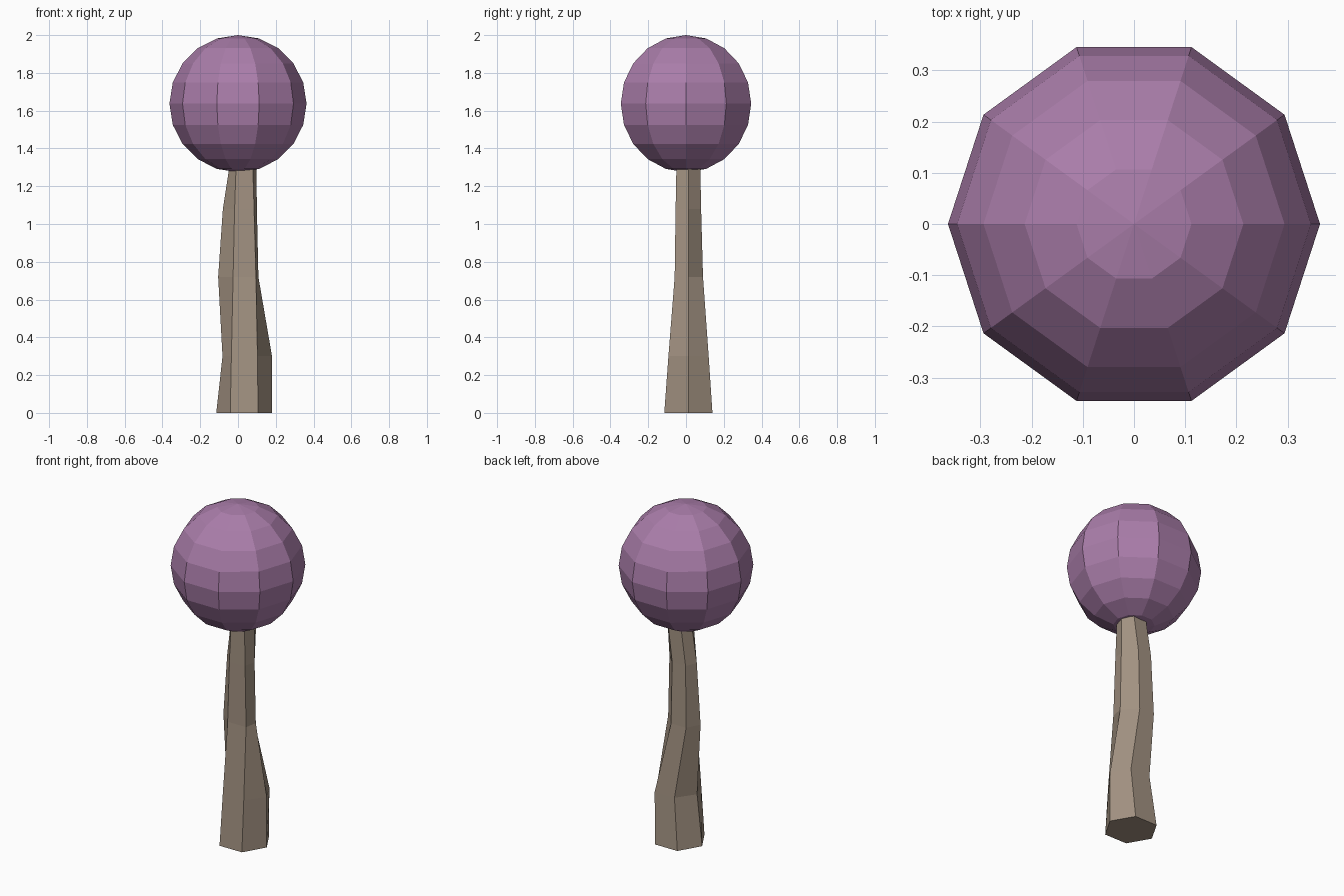
import bpy, bmesh
from math import sin, cos, pi

if "Cube" in bpy.data.objects:
    bpy.data.objects.remove(bpy.data.objects["Cube"])


def material(name, rgb):
    m = bpy.data.materials.new(name)
    m.diffuse_color = (*rgb, 1)
    m.use_nodes = True
    m.node_tree.nodes["Principled BSDF"].inputs["Base Color"].default_value = m.diffuse_color
    return m


def loft(name, rings, mat):
    """Skin a stack of equal-sized rings and cap both ends."""
    bm = bmesh.new()
    loops = [[bm.verts.new(p) for p in ring] for ring in rings]
    n = len(loops[0])
    for a, b in zip(loops, loops[1:]):
        for i in range(n):
            j = (i + 1) % n
            bm.faces.new((a[i], a[j], b[j], b[i]))
    bm.faces.new(loops[0][::-1])
    bm.faces.new(loops[-1])
    # collapsed pole rings become triangle fans
    bmesh.ops.remove_doubles(bm, verts=bm.verts, dist=1e-4)
    bmesh.ops.recalc_face_normals(bm, faces=bm.faces)
    mesh = bpy.data.meshes.new(name)
    bm.to_mesh(mesh)
    bm.free()
    mesh.materials.append(mat)
    ob = bpy.data.objects.new(name, mesh)
    bpy.context.collection.objects.link(ob)
    return ob


# Trunk: crooked six-sided column
# z, x of (left, front left, front right, right, back right, back left), y of (front, middle, back)
sections = [
    (0.00, (-.115, -.041, .106, .18, .106, -.041), (-.115, .013, .14)),
    (0.30, (-.082, -.035, .103, .18, .122, -.008), (-.093, .013, .12)),
    (0.72, (-.105, -.026, .095, .108, .035, -.064), (-.06, .013, .09)),
    (1.08, (-.08, -.018, .085, .10, .035, -.053), (-.055, .013, .08)),
    (1.34, (-.04, -.009, .077, .097, .07, -.014), (-.05, .013, .075)),
]
trunk_rings = [[(x, y, z) for x, y in zip(xs, (m, f, f, m, b, b))]
               for z, xs, (f, m, b) in sections]
loft("trunk", trunk_rings, material("bark", (.36, .285, .22)))

# Canopy: ten-sided ball with ten bands
SIDES, BANDS, R, CZ = 10, 10, .363, 1.637
ball_rings = []
for k in range(1, BANDS):
    t = pi * k / BANDS
    ball_rings.append([(R * sin(t) * cos(2 * pi * i / SIDES),
                        R * sin(t) * sin(2 * pi * i / SIDES),
                        CZ - R * cos(t)) for i in range(SIDES)])
canopy = loft("canopy", ball_rings, material("foliage", (.40, .205, .40)))

# Raise the two caps into pointed poles
bm = bmesh.new()
bm.from_mesh(canopy.data)
for cap in [f for f in bm.faces if len(f.verts) == SIDES]:
    top = cap.calc_center_median().z > CZ
    centre = bmesh.ops.poke(bm, faces=[cap])["verts"][0]
    centre.co = (0, 0, CZ + (R if top else -R))
bm.to_mesh(canopy.data)
bm.free()
